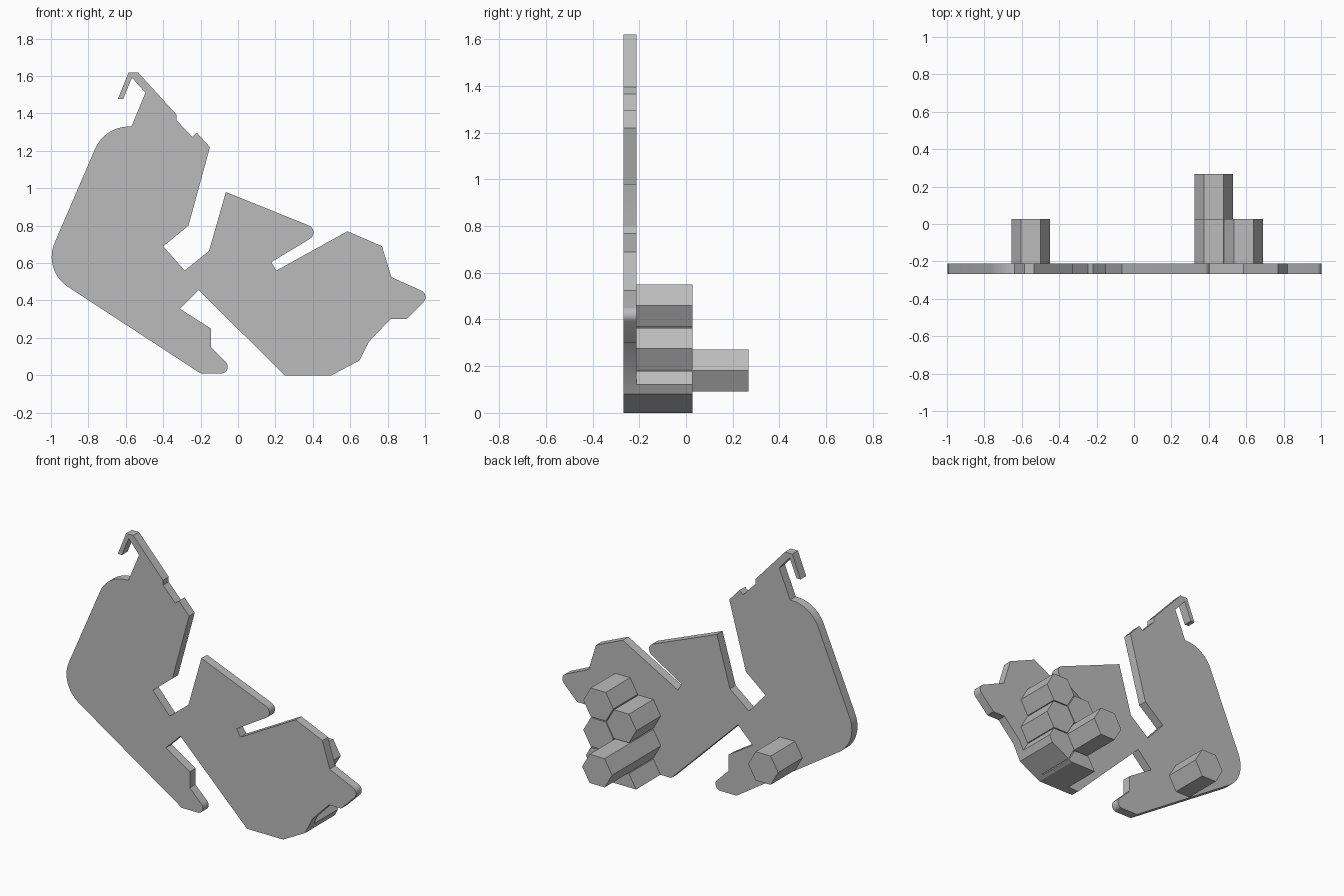
import bpy
import bmesh
import math
from mathutils import Vector

cube = bpy.data.objects.get("Cube")
if cube:
    bpy.data.objects.remove(cube, do_unlink=True)

grey = bpy.data.materials.new("plain_grey")
grey.use_nodes = True
grey.diffuse_color = (0.5, 0.5, 0.5, 1)
grey.node_tree.nodes["Principled BSDF"].inputs["Base Color"].default_value = grey.diffuse_color

PLATE_FRONT, PLATE_BACK = -0.268, -0.212
STUD_END, LONG_STUD_END = 0.028, 0.268
STUD_RADIUS = 0.1035


def prism(name, outline, y0, y1):
    """Extrude an x-z outline along y."""
    bm = bmesh.new()
    face = bm.faces.new([bm.verts.new((p[0], y0, p[1])) for p in outline])
    result = bmesh.ops.extrude_face_region(bm, geom=[face])
    moved = [g for g in result["geom"] if isinstance(g, bmesh.types.BMVert)]
    bmesh.ops.translate(bm, verts=moved, vec=(0, y1 - y0, 0))
    bmesh.ops.recalc_face_normals(bm, faces=bm.faces)
    mesh = bpy.data.meshes.new(name)
    bm.to_mesh(mesh)
    bm.free()
    mesh.materials.append(grey)
    obj = bpy.data.objects.new(name, mesh)
    bpy.context.collection.objects.link(obj)
    return obj


def rounded(corners, steps=10):
    """Replace corners that carry a tangent length by arcs."""
    points = []
    for i, (x, z, *t) in enumerate(corners):
        c = Vector((x, z))
        if not t:
            points.append(c)
            continue
        before = (Vector(corners[i - 1][:2]) - c).normalized()
        after = (Vector(corners[(i + 1) % len(corners)][:2]) - c).normalized()
        half = before.angle(after) / 2
        centre = c + (before + after).normalized() * t[0] / math.cos(half)
        start, end = c + before * t[0] - centre, c + after * t[0] - centre
        sweep = start.angle(end)
        for k in range(steps + 1):
            f = k / steps
            points.append(centre + (start * math.sin((1 - f) * sweep)
                                    + end * math.sin(f * sweep)) / math.sin(sweep))
    return points


def clip(poly, a, b):
    """Keep the part of a polygon on the left of the line a-b."""
    a, d = Vector(a), Vector(b) - Vector(a)
    side = [d.x * (p.y - a.y) - d.y * (p.x - a.x) for p in poly]
    kept = []
    for i, p in enumerate(poly):
        if side[i - 1] * side[i] < 0:
            kept.append(poly[i - 1].lerp(p, side[i - 1] / (side[i - 1] - side[i])))
        if side[i] >= 0:
            kept.append(p)
    return kept


# Flat plate: clockwise corners, a third value rounds the corner
plate = prism("flat_plate", rounded([
    # hook and notched upper edge
    (-0.585, 1.62), (-0.535, 1.62), (-0.33, 1.395), (-0.33, 1.365),
    (-0.245, 1.275), (-0.22, 1.297), (-0.15, 1.22),
    # upper slot
    (-0.265, 0.80), (-0.40, 0.69), (-0.285, 0.56), (-0.155, 0.665), (-0.065, 0.98),
    # right slot and tip
    (0.453, 0.771, 0.08), (0.178, 0.605), (0.205, 0.56), (0.585, 0.77),
    (0.77, 0.69), (0.82, 0.525), (1.03, 0.43, 0.055), (0.90, 0.30), (0.815, 0.30),
    (0.70, 0.18), (0.65, 0.08), (0.50, 0), (0.25, 0),
    # lower slot and leg
    (-0.21, 0.455), (-0.31, 0.355), (-0.145, 0.25), (-0.145, 0.15),
    (-0.005, 0.01, 0.085), (-0.20, 0.01),
    # rounded left side back to the hook
    (-1.044, 0.561, 0.16), (-0.713, 1.33, 0.13), (-0.57, 1.33),
    (-0.495, 1.51), (-0.567, 1.592), (-0.614, 1.477), (-0.642, 1.477),
]), PLATE_FRONT, PLATE_BACK)
bpy.context.view_layer.objects.active = plate
plate.select_set(True)
bpy.ops.object.shade_smooth_by_angle(angle=math.radians(25))
plate.select_set(False)

# Hexagonal studs on the back, trimmed to the plate's lower edge
EDGES = [((0, 0), (1, 0)), ((0.50, 0), (0.65, 0.08)), ((0.65, 0.08), (0.70, 0.18))]
studs = {
    "upper_outer_stud": (0.586, 0.46, STUD_END),
    "middle_outer_stud": (0.586, 0.275, STUD_END),
    "lower_outer_stud": (0.586, 0.09, STUD_END),
    "upper_inner_stud": (0.426, 0.367, STUD_END),
    "long_stud": (0.426, 0.181, LONG_STUD_END),
    "lower_inner_stud": (0.426, -0.004, STUD_END),
    "lone_stud": (-0.552, 0.367, STUD_END),
}
for name, (x, z, end) in studs.items():
    hexagon = [Vector((x + STUD_RADIUS * math.cos(k * math.pi / 3),
                       z + STUD_RADIUS * math.sin(k * math.pi / 3))) for k in range(6)]
    for a, b in EDGES:
        hexagon = clip(hexagon, a, b)
    prism(name, hexagon, PLATE_BACK, end)
